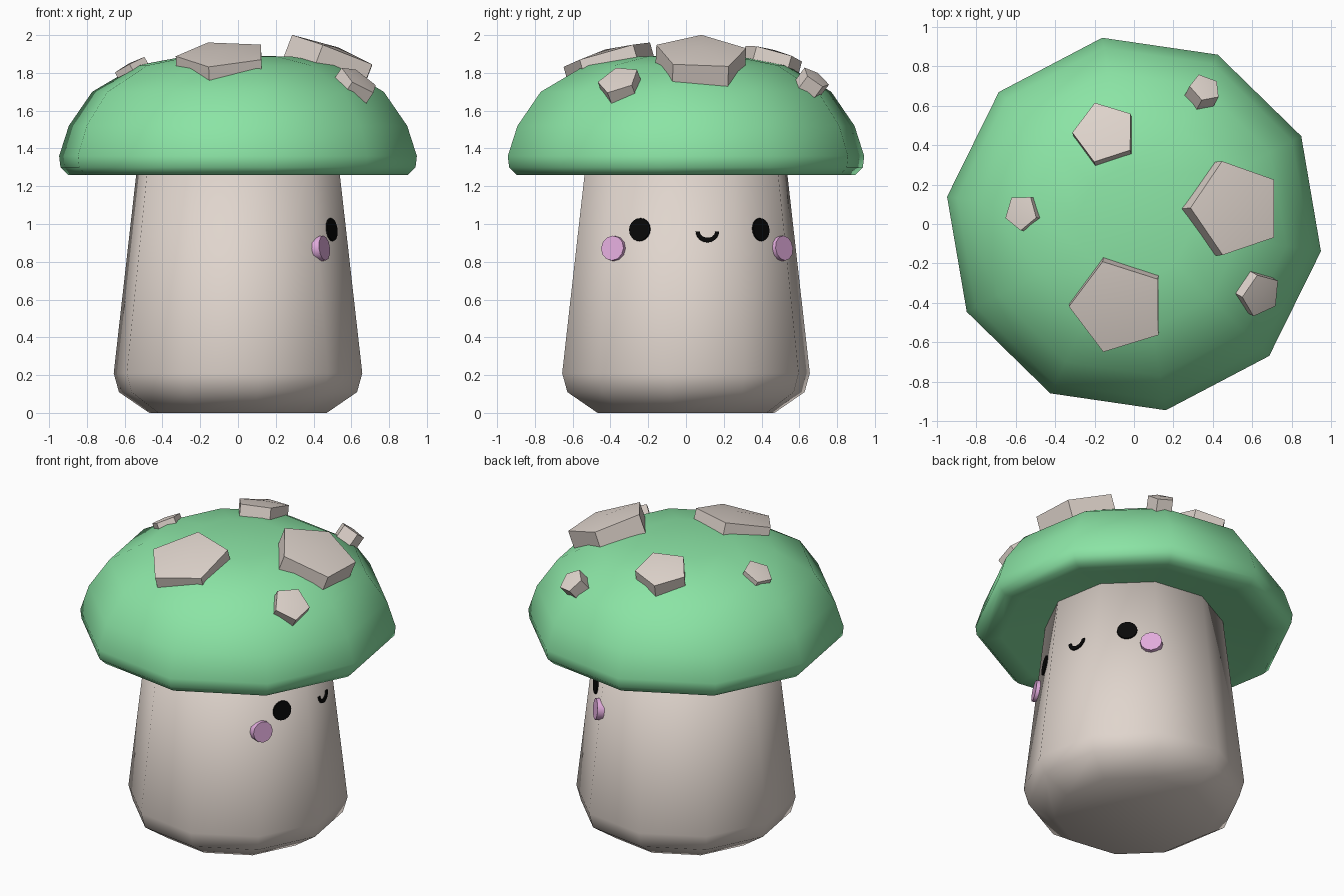
import bpy, bmesh, math
from mathutils import Matrix, Vector

if "Cube" in bpy.data.objects:
    bpy.data.objects.remove(bpy.data.objects["Cube"])

SIDES = 10
TURN = math.radians(-8.3)      # shared rotation of stem and cap


def material(name, rgb):
    lin = [((c / 255 + 0.055) / 1.055) ** 2.4 if c > 10 else c / 255 / 12.92 for c in rgb]
    m = bpy.data.materials.new(name)
    m.diffuse_color = (*lin, 1)
    m.use_nodes = True
    m.node_tree.nodes["Principled BSDF"].inputs["Base Color"].default_value = m.diffuse_color
    return m


GREEN = material("cap green", (139, 228, 165))
CREAM = material("stem cream", (224, 213, 205))
PINK = material("cheek pink", (226, 172, 221))
BLACK = material("eye black", (8, 8, 8))


def finish(name, bm, mat, angle=None):
    bmesh.ops.recalc_face_normals(bm, faces=bm.faces)
    me = bpy.data.meshes.new(name)
    bm.to_mesh(me)
    bm.free()
    me.materials.append(mat)
    ob = bpy.data.objects.new(name, me)
    bpy.context.collection.objects.link(ob)
    bpy.ops.object.select_all(action='DESELECT')
    ob.select_set(True)
    bpy.context.view_layer.objects.active = ob
    if angle is None:
        bpy.ops.object.shade_smooth()
    else:
        bpy.ops.object.shade_smooth_by_angle(angle=math.radians(angle))
    return ob


def lathe(profile, sides, turn):
    """Revolve (radius, z) points; radius 0 makes a pole."""
    bm = bmesh.new()
    rings = []
    for r, z in profile:
        n = 1 if r == 0 else sides
        rings.append([bm.verts.new((r * math.cos(turn + i * math.tau / sides),
                                    r * math.sin(turn + i * math.tau / sides), z))
                      for i in range(n)])
    for a, b in zip(rings, rings[1:]):
        for i in range(sides):
            quad = [a[i % len(a)], a[(i + 1) % len(a)], b[(i + 1) % len(b)], b[i % len(b)]]
            bm.faces.new(list(dict.fromkeys(quad)))
    return bm


# Stem
STEM = [(0, 0), (0.475, 0), (0.637, 0.11), (0.665, 0.21), (0.53, 1.39), (0, 1.39)]
finish("stem", lathe(STEM, SIDES, TURN), CREAM)

# Cap with slightly hollow underside
CAP = [(0, 1.34), (0.52, 1.33), (0.80, 1.27), (0.91, 1.26), (0.95, 1.30), (0.957, 1.36),
       (0.905, 1.52), (0.78, 1.70), (0.54, 1.84), (0.29, 1.886), (0, 1.893)]
finish("cap", lathe(CAP, SIDES, TURN), GREEN)

# Five-sided spots: centre of top ring, radius, depth, tilt, tilt direction, turn
SPOTS = [
    ((0.52, 0.08, 1.912), 0.25, 0.16, 21, 6, 180),
    ((-0.08, -0.42, 1.90), 0.25, 0.16, 16, -100, 180),
    ((-0.15, 0.465, 1.905), 0.163, 0.12, 16, 107, 180),
    ((0.36, 0.69, 1.775), 0.083, 0.10, 40, 62, 180),
    ((0.645, -0.36, 1.765), 0.115, 0.12, 38, -29, 180),
    ((-0.573, 0.06, 1.842), 0.093, 0.08, 28, 174, 198),
]
for i, (pos, r, depth, tilt, az, turn) in enumerate(SPOTS):
    bm = lathe([(0, -depth), (r, -depth), (r, 0), (0, r * 0.1)], 5, math.radians(turn))
    t, a = math.radians(tilt), math.radians(az)
    normal = Vector((math.sin(t) * math.cos(a), math.sin(t) * math.sin(a), math.cos(t)))
    rot = Vector((0, 0, 1)).rotation_difference(normal).to_matrix().to_4x4()
    bm.transform(Matrix.Translation(pos) @ rot)
    finish(f"spot_{i + 1}", bm, CREAM, 30)


def on_stem(panel, side, z, out):
    """Frame on a flat stem panel: x sideways, y up, z outward."""
    az = TURN + math.radians(18 + 36 * panel)
    k = math.cos(math.pi / SIDES)
    slope = (0.665 - 0.53) / (1.39 - 0.21) * k
    apothem = 0.665 * k - slope * (z - 0.21)
    radial = Vector((math.cos(az), math.sin(az), 0))
    tangent = Vector((-math.sin(az), math.cos(az), 0))
    n = (radial + Vector((0, 0, slope))).normalized()
    up = n.cross(tangent)
    rot = Matrix((tangent, up, n)).transposed().to_4x4()
    pos = radial * apothem + tangent * side + Vector((0, 0, z)) + n * out
    return Matrix.Translation(pos) @ rot


def disc(name, mat, frame, r, thick, sides):
    bm = bmesh.new()
    bmesh.ops.create_cone(bm, cap_ends=True, segments=sides, radius1=r, radius2=r * 0.97, depth=thick)
    bm.transform(frame)
    finish(name, bm, mat, 40)


# Eyes and cheeks, mirrored about the mouth panel
for s, label in ((-1, "right"), (1, "left")):
    disc(f"{label}_eye", BLACK, on_stem(s, 0, 0.97, 0.004), 0.062, 0.009, 20)
    disc(f"{label}_cheek", PINK, on_stem(s, 0.147 * s, 0.87, 0.002), 0.068, 0.042, 12)

# Smile: thin crescent plate
bm = bmesh.new()
N = 12
loops = []
for rx, ry in ((0.062, 0.058), (0.042, 0.034)):
    loops.append([bm.verts.new((rx * math.cos(math.pi + math.pi * i / N),
                                ry * math.sin(math.pi + math.pi * i / N), -0.004))
                  for i in range(N + 1)])
faces = [bm.faces.new((loops[0][i], loops[0][i + 1], loops[1][i + 1], loops[1][i])) for i in range(N)]
top = bmesh.ops.extrude_face_region(bm, geom=faces)["geom"]
bmesh.ops.translate(bm, vec=(0, 0, 0.009), verts=[v for v in top if isinstance(v, bmesh.types.BMVert)])
bm.transform(on_stem(0, 0.02, 0.96, 0.004))
finish("smile", bm, BLACK, 40)
